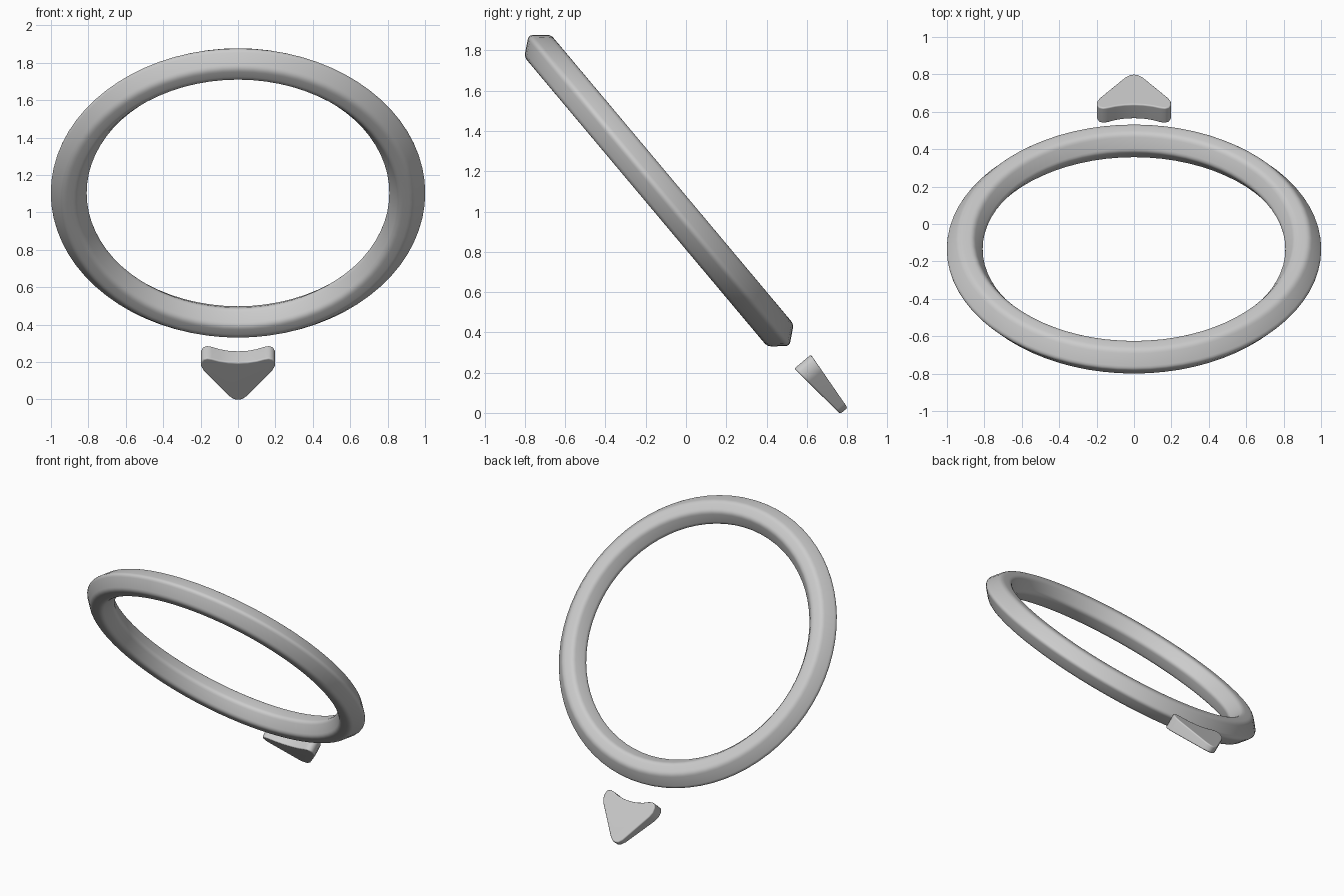
import bpy, bmesh, math
from mathutils import Matrix, Vector

if "Cube" in bpy.data.objects:
    bpy.data.objects.remove(bpy.data.objects["Cube"])

# Tilted frame shared by both parts: local y runs down the slope, local z is the ring axis
A = math.radians(50)
FRAME = Matrix.Translation((0, -0.134, 1.104)) @ Matrix.Rotation(-A, 4, 'X')


def rounded(points, size, steps=4):
    """Round every corner of a closed 2D outline."""
    out = []
    for i, p in enumerate(points):
        p = Vector(p)
        a = p + (Vector(points[i - 1]) - p).normalized() * size
        b = p + (Vector(points[(i + 1) % len(points)]) - p).normalized() * size
        for k in range(steps + 1):
            t = k / steps
            out.append(a * (1 - t) ** 2 + p * (2 * t * (1 - t)) + b * t * t)
    return out


def finish(bm, name):
    bmesh.ops.recalc_face_normals(bm, faces=bm.faces)
    me = bpy.data.meshes.new(name)
    bm.to_mesh(me)
    bm.free()
    ob = bpy.data.objects.new(name, me)
    ob.matrix_world = FRAME
    bpy.context.collection.objects.link(ob)
    bpy.context.view_layer.objects.active = ob
    ob.select_set(True)
    return ob


# Ring: soft hexagonal section swept around the axis
section = rounded([(1.008, 0), (0.938, 0.086), (0.86, 0.086),
                   (0.803, 0), (0.86, -0.086), (0.938, -0.086)], 0.022)
N = 72
bm = bmesh.new()
loops = []
for i in range(N):
    a = 2 * math.pi * i / N
    loops.append([bm.verts.new((p.x * math.cos(a), p.x * math.sin(a), p.y)) for p in section])
for i in range(N):
    u, v = loops[i], loops[(i + 1) % N]
    for j in range(len(section)):
        k = (j + 1) % len(section)
        bm.faces.new((u[j], v[j], v[k], u[k]))
ring = finish(bm, "ring")
for f in ring.data.polygons:
    f.use_smooth = True

# Pointer: rounded triangle with a concave base, thinning towards its tip
half = [(0.022, 1.423), (0.048, 1.400), (0.183, 1.207), (0.197, 1.175), (0.198, 1.140),
        (0.187, 1.117), (0.165, 1.109), (0.140, 1.114), (0.10, 1.129), (0.05, 1.140)]
outline = [(0, 1.428)] + half + [(0, 1.143)] + [(-x, r) for x, r in reversed(half)]
bm = bmesh.new()
sides = []
for s in (1, -1):
    vs = [bm.verts.new((x, r, s * (0.054 - 0.095 * (r - 1.11)))) for x, r in outline]
    bm.faces.new(vs)
    sides.append(vs)
for j in range(len(outline)):
    k = (j + 1) % len(outline)
    bm.faces.new((sides[0][j], sides[0][k], sides[1][k], sides[1][j]))
pointer = finish(bm, "pointer")
bev = pointer.modifiers.new("soft_edges", 'BEVEL')
bev.width = 0.009
bev.segments = 3
bev.limit_method = 'ANGLE'
bev.angle_limit = math.radians(50)
for f in pointer.data.polygons:
    f.use_smooth = True
wn = pointer.modifiers.new("even_shading", 'WEIGHTED_NORMAL')
